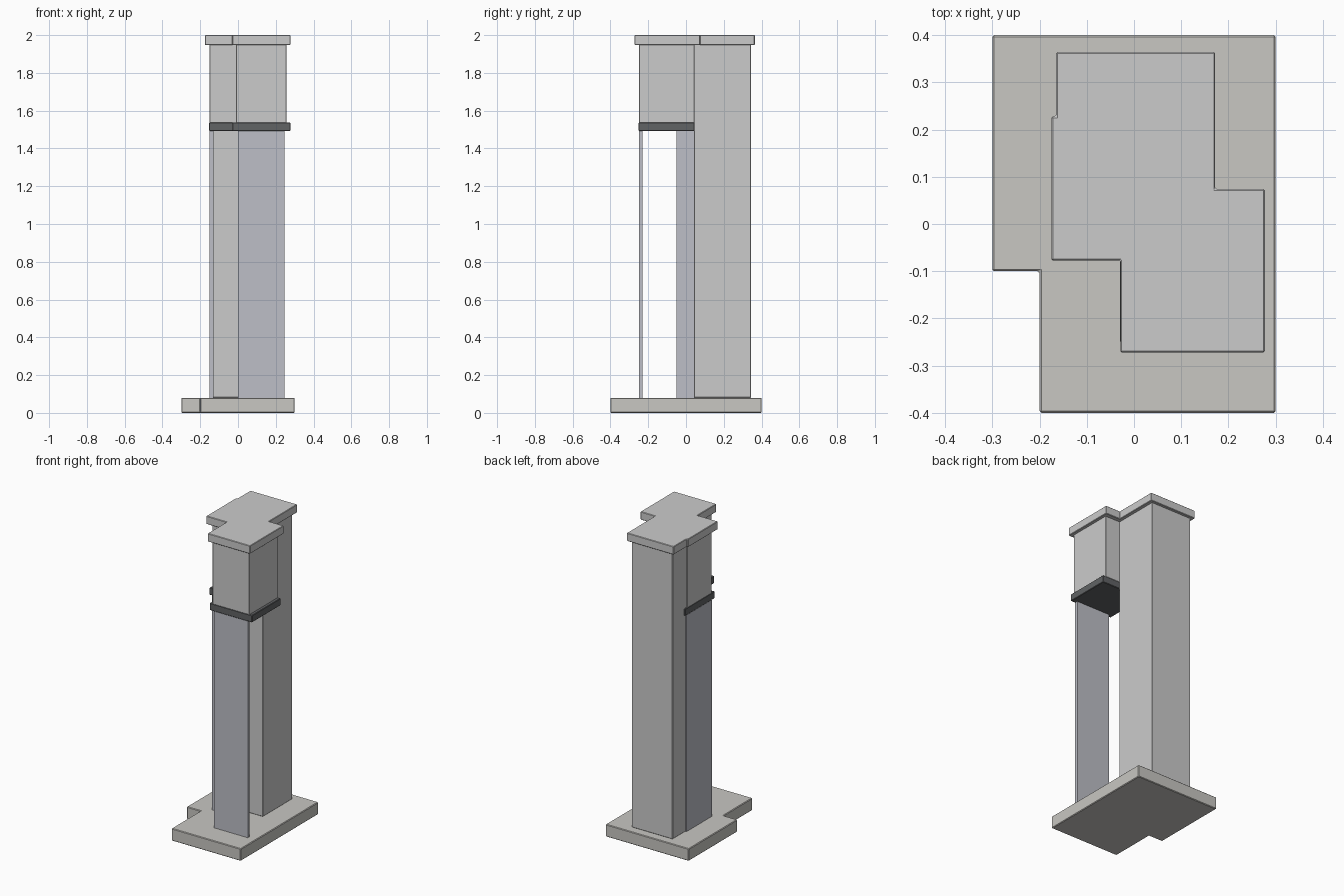
import bpy, bmesh

if "Cube" in bpy.data.objects:
    bpy.data.objects.remove(bpy.data.objects["Cube"])


def material(name, rgb):
    m = bpy.data.materials.new(name)
    m.diffuse_color = (*rgb, 1)
    m.use_nodes = True
    m.node_tree.nodes["Principled BSDF"].inputs["Base Color"].default_value = m.diffuse_color
    return m


STONE = material("pale_stone", (0.58, 0.57, 0.54))
DARK = material("dark_trim", (0.12, 0.125, 0.13))
PANEL = material("cool_grey_panel", (0.51, 0.52, 0.57))


def prism(name, outline, z0, z1, mat=None, bevel=0.0):
    """Extrude a counter-clockwise outline from z0 to z1."""
    bm = bmesh.new()
    face = bm.faces.new([bm.verts.new((x, y, z0)) for x, y in outline])
    top = bmesh.ops.extrude_face_region(bm, geom=[face])
    verts = [v for v in top["geom"] if isinstance(v, bmesh.types.BMVert)]
    bmesh.ops.translate(bm, verts=verts, vec=(0, 0, z1 - z0))
    bmesh.ops.recalc_face_normals(bm, faces=bm.faces)
    mesh = bpy.data.meshes.new(name)
    bm.to_mesh(mesh)
    bm.free()
    obj = bpy.data.objects.new(name, mesh)
    bpy.context.collection.objects.link(obj)
    if mat:
        mesh.materials.append(mat)
    if bevel:
        mod = obj.modifiers.new("soft_edges", 'BEVEL')
        mod.width = bevel
        mod.segments = 1
    return obj


def box(name, x0, x1, y0, y1, z0, z1, mat=None, bevel=0.0):
    return prism(name, [(x0, y0), (x1, y0), (x1, y1), (x0, y1)], z0, z1, mat, bevel)


# Notched foundation slab
prism("base_slab", [(-0.2, -0.4), (0.3, -0.4), (0.3, 0.4), (-0.3, 0.4),
                    (-0.3, -0.1), (-0.2, -0.1)], 0, 0.08, STONE, 0.004)

# Full-height rear tower
box("rear_tower", -0.145, 0.15, 0.042, 0.345, 0.08, 1.95, bevel=0.003)

# Overhanging upper boxes
box("front_upper_box", -0.01, 0.257, -0.25, 0.046, 1.535, 1.95, bevel=0.003)
box("left_upper_box", -0.152, 0.0, -0.05, 0.203, 1.535, 1.95, bevel=0.003)

# Dark bands under the upper boxes
box("front_band", -0.03, 0.277, -0.251, 0.046, 1.492, 1.538, DARK, 0.003)
box("left_band", -0.153, 0.0, -0.077, 0.227, 1.492, 1.538, DARK, 0.003)

# Thin standing panels
box("front_panel", 0.0, 0.245, -0.249, -0.229, 0.08, 1.492, PANEL)
box("left_panel", -0.151, -0.131, -0.05, 0.21, 0.08, 1.492, PANEL)

# Stepped roof cap following the boxes and tower
prism("roof_cap", [(-0.029, -0.272), (0.277, -0.272), (0.277, 0.074), (0.172, 0.074),
                   (0.172, 0.364), (-0.165, 0.364), (-0.165, 0.228), (-0.175, 0.228),
                   (-0.175, -0.077), (-0.029, -0.077)], 1.947, 2.0, bevel=0.003)
